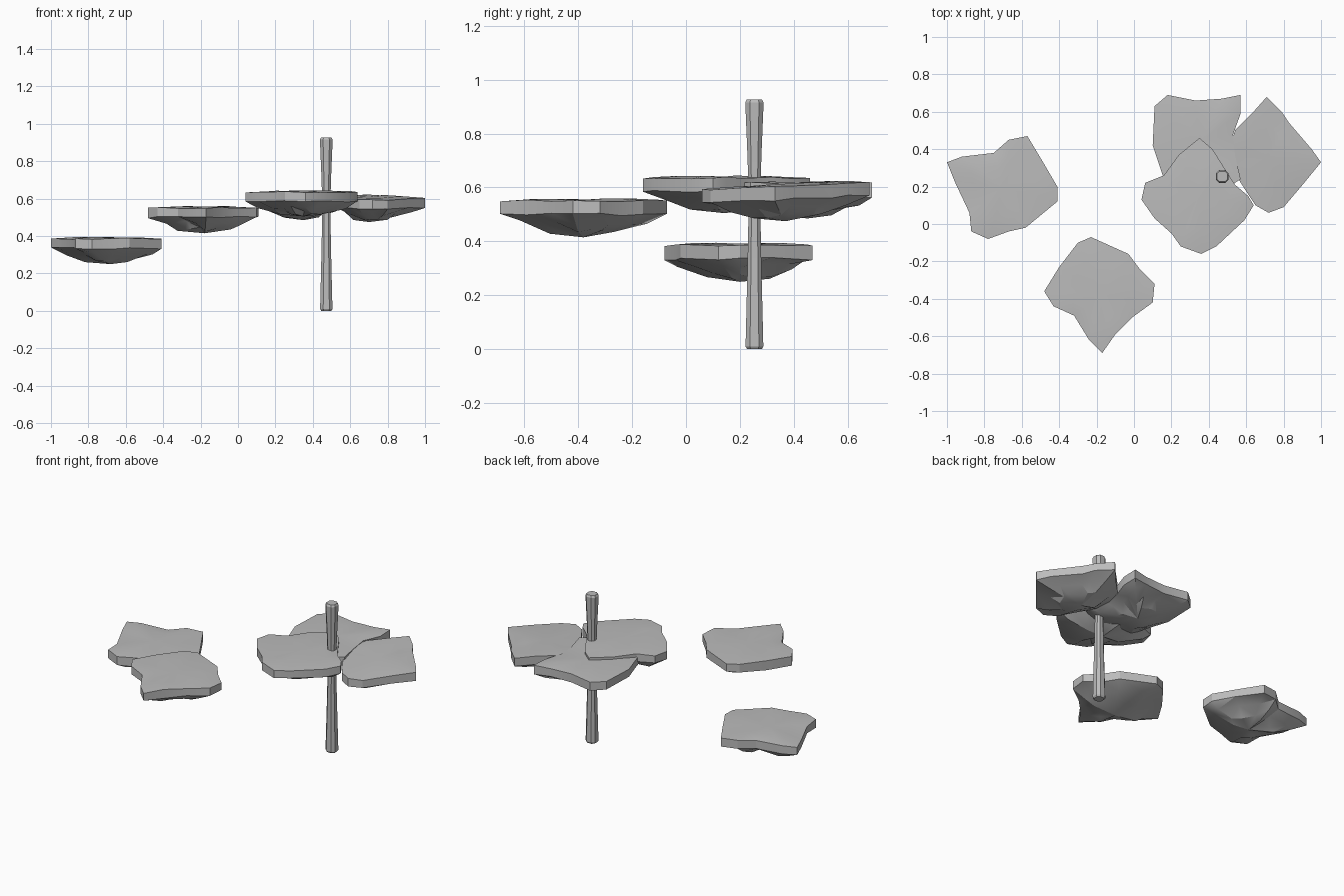
import bpy
import bmesh
import math
import random
from mathutils import Vector

if "Cube" in bpy.data.objects:
    bpy.data.objects.remove(bpy.data.objects["Cube"], do_unlink=True)

stone = bpy.data.materials.new("grey_stone")
stone.use_nodes = True
GREY = (0.5, 0.5, 0.5, 1)
stone.diffuse_color = GREY
stone.node_tree.nodes["Principled BSDF"].inputs["Base Color"].default_value = GREY


def finish(bm, name, angle):
    """Turn a bmesh into a named, shaded object."""
    bmesh.ops.recalc_face_normals(bm, faces=bm.faces)
    mesh = bpy.data.meshes.new(name)
    bm.to_mesh(mesh)
    bm.free()
    mesh.materials.append(stone)
    obj = bpy.data.objects.new(name, mesh)
    bpy.context.collection.objects.link(obj)
    bpy.ops.object.select_all(action='DESELECT')
    obj.select_set(True)
    bpy.context.view_layer.objects.active = obj
    bpy.ops.object.shade_smooth_by_angle(angle=math.radians(angle))
    return obj


def bridge(bm, upper, lower):
    """Join two closed rings with quads."""
    for i in range(len(upper)):
        j = (i + 1) % len(upper)
        bm.faces.new((upper[i], upper[j], lower[j], lower[i]))


def fan(bm, ring, tip):
    """Close a ring with triangles meeting at a point."""
    for i in range(len(ring)):
        bm.faces.new((ring[i], ring[(i + 1) % len(ring)], tip))


def slab(name, top, keel, outline, seed, slope=0.0):
    """Floating rock: gently uneven top, upright rim, craggy underside."""
    rng = random.Random(seed)
    bm = bmesh.new()
    pts = [Vector((x, y, 0)) for x, y in outline]
    centre = sum(pts, Vector()) / len(pts)
    rim_depth = 0.055
    depth = top - rim_depth - keel.z

    def ring(scale, z, rough, wobble):
        middle = centre.lerp(Vector((keel.x, keel.y, 0)), 1 - scale)
        verts = []
        for p in pts:
            s = scale * (1 + rng.uniform(-rough, rough))
            v = middle + (p - centre) * s
            v.z = z + slope * (v.y - centre.y) + rng.uniform(-wobble, wobble)
            verts.append(bm.verts.new(v))
        return verts

    # Walkable top and rim
    edge = ring(1, top - 0.004, 0, 0.004)
    inner = ring(0.6, top + 0.002, 0.05, 0.003)
    bridge(bm, inner, edge)
    fan(bm, inner, bm.verts.new((centre.x, centre.y, top)))
    skirt = ring(1, top - rim_depth, 0, 0.005)
    bridge(bm, edge, skirt)

    # Craggy underside
    ledge = ring(0.75, top - rim_depth - depth * 0.35, 0.12, depth * 0.15)
    crag = ring(0.42, top - rim_depth - depth * 0.75, 0.2, depth * 0.13)
    bridge(bm, skirt, ledge)
    bridge(bm, ledge, crag)
    fan(bm, crag, bm.verts.new(keel))
    bmesh.ops.triangulate(bm, faces=[f for f in bm.faces if len(f.verts) > 3])
    return finish(bm, name, 25)


slab("left_slab", 0.39, Vector((-0.68, 0.2, 0.25)), [
    (-1, .33), (-.92, .36), (-.75, .38), (-.67, .45), (-.57, .47),
    (-.48, .32), (-.41, .2), (-.41, .12), (-.58, -.02), (-.67, -.04),
    (-.78, -.08), (-.87, -.04), (-.88, .06), (-.96, .23)], 3)

slab("front_slab", 0.555, Vector((-0.18, -0.38, 0.415)), [
    (-.48, -.36), (-.4, -.23), (-.3, -.1), (-.23, -.07), (-.03, -.16),
    (.03, -.24), (.11, -.32), (.1, -.42), (-.01, -.5), (-.1, -.59),
    (-.17, -.69), (-.24, -.62), (-.32, -.49), (-.43, -.44)], 5)

slab("upper_slab", 0.64, Vector((0.35, 0.14, 0.505)), [
    (.04, .13), (.06, .22), (.16, .26), (.24, .37), (.35, .46),
    (.42, .4), (.47, .32), (.54, .21), (.61, .15), (.64, .1),
    (.59, .02), (.44, -.12), (.36, -.16), (.25, -.12), (.2, -.05),
    (.11, .03)], 7)

slab("back_slab", 0.62, Vector((0.35, 0.45, 0.485)), [
    (.11, .63), (.18, .69), (.33, .66), (.47, .67), (.57, .69),
    (.57, .59), (.53, .48), (.54, .37), (.57, .24), (.45, .16),
    (.3, .14), (.18, .18), (.14, .3), (.1, .42)], 11)

slab("right_slab", 0.61, Vector((0.7, 0.37, 0.475)), [
    (.54, .5), (.63, .59), (.71, .68), (.79, .6), (.83, .54),
    (.95, .4), (1, .33), (.91, .22), (.8, .09), (.72, .06),
    (.65, .1), (.59, .19), (.52, .3), (.51, .4)], 13, slope=0.05)


# Square post, chamfered and pinched at the middle
def post(x, y, profile, corner=0.25):
    bm = bmesh.new()
    rings = []
    for half, z in profile:
        cut = half * (1 - corner * 2)
        ring = []
        for k in range(4):
            turn = k * math.pi / 2
            c, s = math.cos(turn), math.sin(turn)
            for u, v in ((half, -cut), (half, cut)):
                ring.append(bm.verts.new((x + u * c - v * s, y + u * s + v * c, z)))
        rings.append(ring)
    for a, b in zip(rings, rings[1:]):
        bridge(bm, a, b)
    bm.faces.new(rings[0])
    bm.faces.new(rings[-1])
    return finish(bm, "post", 25)


post(0.472, 0.254, [(0.027, 0), (0.033, 0.01), (0.026, 0.3), (0.021, 0.56),
                    (0.026, 0.72), (0.034, 0.915), (0.028, 0.927)])
